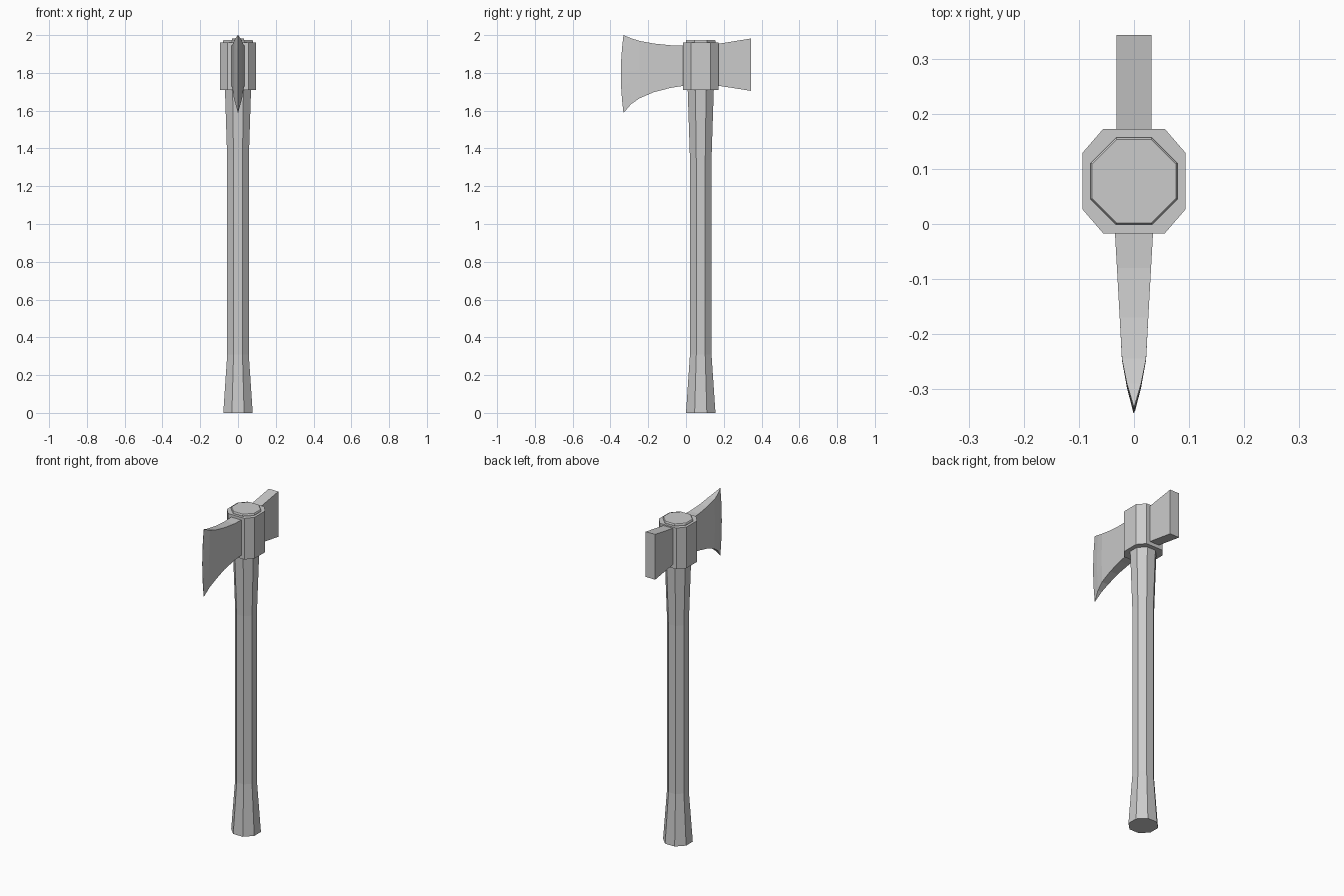
import bpy, bmesh

if "Cube" in bpy.data.objects:
    bpy.data.objects.remove(bpy.data.objects["Cube"])

CY = 0.078  # y of the handle axis


def octagon(rx, ry, cx, cy, z):
    # flat-sided octagon; cx, cy are the half lengths of its straight sides
    pts = [(rx, -cy), (rx, cy), (cx, ry), (-cx, ry),
           (-rx, cy), (-rx, -cy), (-cx, -ry), (cx, -ry)]
    return [(x, y + CY, z) for x, y in pts]


def loft(name, rings):
    bm = bmesh.new()
    loops = [[bm.verts.new(p) for p in r] for r in rings]
    n = len(loops[0])
    for a, b in zip(loops, loops[1:]):
        for i in range(n):
            j = (i + 1) % n
            bm.faces.new((a[i], a[j], b[j], b[i]))
    bm.faces.new(loops[0])
    bm.faces.new(loops[-1])
    bmesh.ops.remove_doubles(bm, verts=bm.verts, dist=1e-5)
    bmesh.ops.recalc_face_normals(bm, faces=bm.faces)
    me = bpy.data.meshes.new(name)
    bm.to_mesh(me)
    bm.free()
    ob = bpy.data.objects.new(name, me)
    bpy.context.collection.objects.link(ob)
    return ob


# handle: octagonal shaft flared at both ends, poking through the head
shaft = [(0.0, 0.078), (0.31, 0.057), (1.34, 0.057), (1.71, 0.069),
         (1.955, 0.079), (1.969, 0.079), (1.974, 0.076)]
loft("handle", [octagon(r, r, r * 0.414, r * 0.414, z) for z, r in shaft])

# head socket: octagonal collar
loft("head_socket", [octagon(0.094, 0.095, 0.056, 0.051, z) for z in (1.71, 1.962)])

# poll: flared block at the back
loft("poll", [[(-0.032, y, lo), (0.032, y, lo), (0.032, y, hi), (-0.032, y, hi)]
              for y, lo, hi in ((0.165, 1.733, 1.953), (0.344, 1.705, 1.982))])

# blade: sections of (y, bottom z, top z, half thickness, forward bow)
sections = [(-0.01, 1.732, 1.946, 0.035, 0), (-0.08, 1.721, 1.946, 0.031, 0),
            (-0.17, 1.698, 1.955, 0.026, 0), (-0.245, 1.666, 1.969, 0.022, 0.002),
            (-0.29, 1.635, 1.983, 0.013, 0.007), (-0.331, 1.588, 2.0, 0.0008, 0.014)]
ROWS = 6
blade = []
for y, lo, hi, h, bow in sections:
    side = []
    for k in range(ROWS + 1):
        t = k / ROWS
        side.append((h, y - bow * 4 * t * (1 - t), lo + (hi - lo) * t))
    blade.append(side + [(-x, yy, z) for x, yy, z in reversed(side)])
loft("blade", blade)
